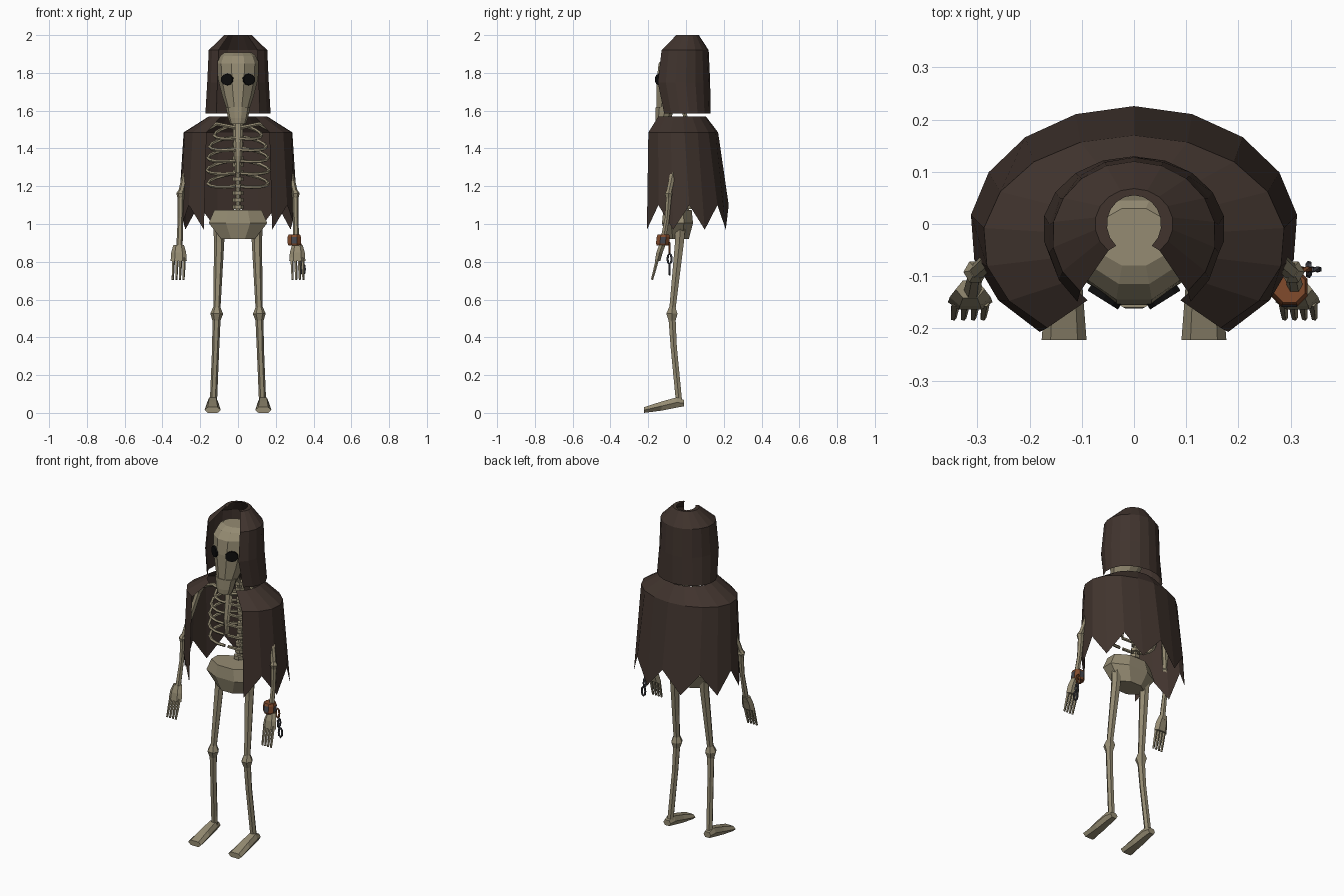
import bpy, bmesh
from math import sin, cos, pi, radians, sqrt
from mathutils import Vector, Matrix

if "Cube" in bpy.data.objects:
    bpy.data.objects.remove(bpy.data.objects["Cube"], do_unlink=True)


def material(name, color):
    m = bpy.data.materials.new(name)
    m.use_nodes = True
    m.diffuse_color = (*color, 1)
    m.node_tree.nodes["Principled BSDF"].inputs["Base Color"].default_value = (*color, 1)
    return m


BONE = material("bone", (0.30, 0.26, 0.17))
CLOTH = material("dark brown cloth", (0.052, 0.034, 0.027))
BLACK = material("socket black", (0.004, 0.004, 0.004))
RUST = material("rust", (0.22, 0.07, 0.025))
IRON = material("dark iron", (0.06, 0.062, 0.075))


def finish(name, bm, *mats):
    bmesh.ops.recalc_face_normals(bm, faces=bm.faces)
    me = bpy.data.meshes.new(name)
    bm.to_mesh(me)
    bm.free()
    for m in mats:
        me.materials.append(m)
    ob = bpy.data.objects.new(name, me)
    bpy.context.collection.objects.link(ob)
    return ob


def skin(bm, rings, closed=True, caps=True):
    """Bridge rings of points into quads."""
    vs = [[bm.verts.new(p) for p in r] for r in rings]
    n = len(vs[0])
    for a, b in zip(vs, vs[1:]):
        for i in range(n if closed else n - 1):
            j = (i + 1) % n
            bm.faces.new((a[i], a[j], b[j], b[i]))
    if caps:
        bm.faces.new(vs[0])
        bm.faces.new(vs[-1])


def loft(name, rings, mat, n=10, x=0):
    """Stack of flat-fronted oval sections: (z, centre y, rx, ry)."""
    k = 1 / cos(pi / n)
    bm = bmesh.new()
    skin(bm, [[(x + k * rx * sin((i + .5) * 2 * pi / n), cy - k * ry * cos((i + .5) * 2 * pi / n), z)
               for i in range(n)] for z, cy, rx, ry in rings])
    return finish(name, bm, mat)


def add_tube(bm, pts, radii, n=6, loop=False):
    pts = [Vector(p) for p in pts]
    rings = []
    for i, p in enumerate(pts):
        if loop:
            d = pts[(i + 1) % len(pts)] - pts[i - 1]
        else:
            d = pts[min(i + 1, len(pts) - 1)] - pts[max(i - 1, 0)]
        d.normalize()
        u = d.cross(Vector((0, 0, 1)) if abs(d.z) < .7 else Vector((0, 1, 0))).normalized()
        v = d.cross(u)
        r = radii[i] if isinstance(radii, (list, tuple)) else radii
        rings.append([p + r * (u * cos(2 * pi * k / n) + v * sin(2 * pi * k / n)) for k in range(n)])
    if loop:
        rings.append(rings[0])
    skin(bm, rings, caps=not loop)
    bmesh.ops.remove_doubles(bm, verts=bm.verts, dist=1e-6)


def tube(name, pts, radii, mat, n=6):
    bm = bmesh.new()
    add_tube(bm, pts, radii, n)
    return finish(name, bm, mat)


def drape(name, rings, half_angle, tooth=0):
    """Cloth sheet open at the front; the last ring gets a ragged hem."""
    half, out = 7, []
    for k, (z, cy, rx, ry) in enumerate(rings):
        row = []
        for i in range(-half, half + 1):
            a = radians(half_angle) * i / half
            drop = tooth if k == len(rings) - 1 and i % 2 else 0
            row.append((rx * sin(a), cy + ry * cos(a), z - drop))
        out.append(row)
    bm = bmesh.new()
    skin(bm, out, closed=False, caps=False)
    return finish(name, bm, CLOTH)


# Cloth
drape("shoulder_cape", [(1.57, -.033, .155, .138), (1.485, -.033, .29, .203),
                        (1.1, -.012, .315, .238)], 145, tooth=.13)
drape("hood", [(2.0, 0, .052, .055), (2.0, 0, .075, .068), (1.92, -.022, .157, .142),
               (1.75, -.03, .165, .158), (1.585, -.01, .175, .14)], 139)

# Skull and jaw
loft("skull", [(1.6, -.1, .055, .055), (1.68, -.07, .08, .085), (1.765, -.05, .1, .105),
               (1.85, -.045, .105, .1), (1.89, -.035, .09, .08), (1.907, -.025, .07, .055)], BONE)
loft("jaw", [(1.53, -.125, .04, .035), (1.56, -.12, .05, .042), (1.62, -.11, .062, .05)], BONE)


def socket(name, x, y, z, rx, rz, turn, sides):
    bm = bmesh.new()
    bmesh.ops.create_cone(bm, cap_ends=True, segments=sides, radius1=1, radius2=1, depth=.03)
    bm.transform(Matrix.Translation((x, y, z)) @ Matrix.Rotation(radians(turn), 4, "Z")
                 @ Matrix.Rotation(pi / 2, 4, "X") @ Matrix.Diagonal((rx, rz, 1, 1)))
    finish(name, bm, BLACK)


for s, side in ((1, "left"), (-1, "right")):
    socket(side + "_eye_socket", s * .052, -.133, 1.765, .036, .031, s * 32, 10)
    socket(side + "_nostril", s * .01, -.137, 1.708, .016, .019, s * 6, 6)

# Spine and sternum
tube("spine", [(0, -.03, 1.65), (0, .02, 1.5), (0, .045, 1.3), (0, 0, 1.05)], .013, BONE)
for i in range(13):
    z = 1.09 + i * .037
    y = .045 - (.045 * (1.3 - z) / .25 if z < 1.3 else .025 * (z - 1.3) / .2)
    loft("vertebra", [(z - .01, y, .026, .022), (z + .01, y, .026, .022)], BONE, 6)
loft("sternum", [(1.27, -.105, .012, .008), (1.36, -.108, .018, .01), (1.53, -.085, .024, .01)], BONE, 6)

# Ribs, sloping down toward the front
for z, rx, ry in ((1.49, .125, .075), (1.43, .15, .085), (1.37, .16, .09),
                  (1.305, .165, .09), (1.235, .16, .085)):
    for s, side in ((1, "left"), (-1, "right")):
        pts = []
        for k in range(9):
            a = radians(4 + 172 * k / 8)
            pts.append((s * rx * sin(a), -.025 + ry * cos(a), z + .035 * cos(a) - .02 * sin(a)))
        tube(side + "_rib", pts, .009, BONE, 5)

# Pelvis
loft("pelvis", [(.92, -.045, .088, .06), (1.005, -.045, .155, .082), (1.075, -.045, .125, .075)], BONE, 8)

# Limbs
for s, side in ((1, "left"), (-1, "right")):
    tube(side + "_clavicle", [(s * .015, -.09, 1.51), (s * .11, -.08, 1.53), (s * .22, -.03, 1.47)], .011, BONE)
    tube(side + "_upper_arm", [(s * .225, -.03, 1.48), (s * .24, -.035, 1.43), (s * .3, -.09, 1.17)],
         [.028, .018, .016], BONE)
    tube(side + "_elbow", [(s * .303, -.09, 1.18), (s * .304, -.092, 1.16), (s * .305, -.093, 1.135)],
         [.012, .023, .014], BONE)
    tube(side + "_forearm", [(s * .303, -.09, 1.16), (s * .305, -.1, 1.03), (s * .31, -.13, .87)],
         [.017, .014, .017], BONE)
    loft(side + "_palm", [(.805, -.15, .037, .014), (.85, -.14, .034, .017), (.89, -.125, .024, .017)],
         BONE, 6, s * .314)
    for k in range(4):
        x = .285 + k * .019
        tube(side + "_finger", [(s * x, -.15, .82), (s * (x + .002), -.165, .76),
                                (s * (x + .004), -.18, .705)], [.009, .008, .006], BONE, 5)

    tube(side + "_thigh", [(s * .1, -.03, .98), (s * .1, -.035, .9), (s * .112, -.072, .55)],
         [.03, .027, .019], BONE)
    tube(side + "_knee", [(s * .112, -.072, .56), (s * .113, -.075, .525), (s * .114, -.073, .485)],
         [.019, .034, .02], BONE)
    tube(side + "_shin", [(s * .113, -.075, .52), (s * .118, -.065, .35), (s * .13, -.037, .06)],
         [.022, .019, .019], BONE)
    # Foot sections from heel to toe: y, half width, bottom, top
    bm = bmesh.new()
    rings = []
    for y, w, lo, hi in ((-.01, .024, .035, .068), (-.05, .03, .028, .082),
                         (-.13, .036, .012, .06), (-.222, .043, 0, .03)):
        x, mid = s * .134, (lo + hi) / 2
        rings.append([(x - w, y, mid), (x - w * .6, y, lo), (x + w * .6, y, lo),
                      (x + w, y, mid), (x + w * .6, y, hi), (x - w * .6, y, hi)])
    skin(bm, rings)
    finish(side + "_foot", bm, BONE)

# Wrist shackle with rusty patches
shackle = loft("shackle", [(.885, -.124, .03, .03), (.897, -.124, .035, .035),
                           (.932, -.12, .035, .035), (.945, -.12, .03, .03)], RUST, 8, .298)
shackle.data.materials.append(IRON)
for p in shackle.data.polygons:
    if abs(p.normal.z) < .2 and p.index % 2:
        p.material_index = 1

# Broken chain
for k, (x, z) in enumerate(((.325, .872), (.335, .815), (.344, .76))):
    bm = bmesh.new()
    turn = Matrix.Rotation(radians(90 * (k % 2)), 3, "Z")
    pts = [Vector((x, -.087, z)) + turn @ Vector((.011 * cos(a), 0, .028 * sin(a)))
           for a in (i * pi / 4 for i in range(8))]
    add_tube(bm, pts, .006, 5, loop=True)
    finish("chain_link", bm, IRON if k else RUST)
